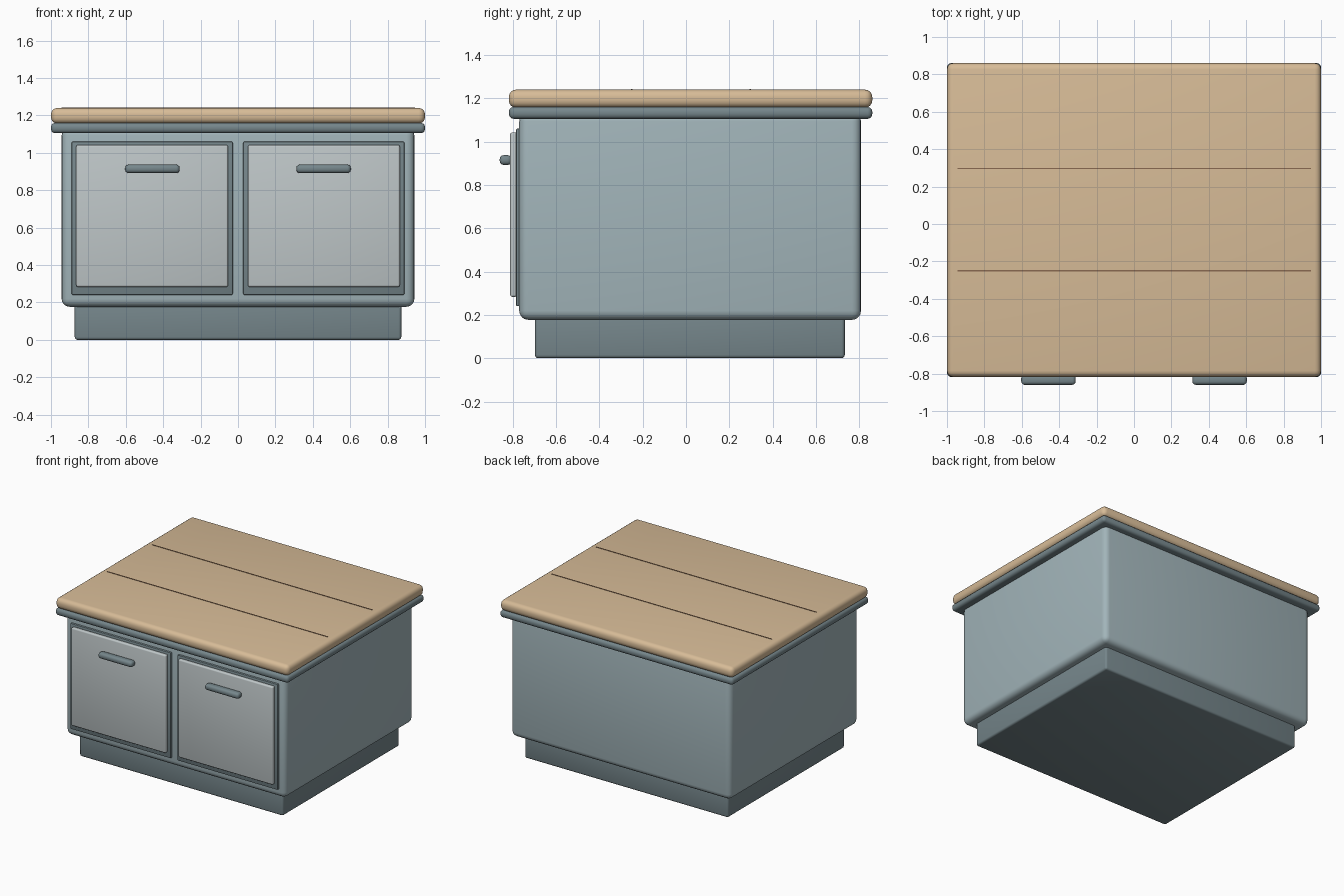
import bpy

if "Cube" in bpy.data.objects:
    bpy.data.objects.remove(bpy.data.objects["Cube"])


def material(name, rgb):
    m = bpy.data.materials.new(name)
    m.diffuse_color = (*rgb, 1)
    m.use_nodes = True
    m.node_tree.nodes["Principled BSDF"].inputs["Base Color"].default_value = m.diffuse_color
    return m


blue = material("painted_blue", (0.36, 0.46, 0.49))
slate = material("slate_trim", (0.18, 0.24, 0.26))
pale = material("pale_panel", (0.52, 0.57, 0.58))
wood = material("wood", (0.68, 0.50, 0.31))
brown = material("dark_seam", (0.25, 0.14, 0.08))


def box(name, x, y, z, mat, bevel=0.0, segments=3):
    """Rounded box from (min, max) ranges on each axis."""
    lo, hi = zip(x, y, z)
    bpy.ops.mesh.primitive_cube_add(
        size=1, location=[(a + b) / 2 for a, b in zip(lo, hi)])
    ob = bpy.context.object
    ob.name = name
    ob.scale = [b - a for a, b in zip(lo, hi)]
    bpy.ops.object.transform_apply(location=False, rotation=False, scale=True)
    ob.data.materials.append(mat)
    if bevel:
        mod = ob.modifiers.new("rounded_edges", 'BEVEL')
        mod.width = bevel
        mod.segments = segments
        bpy.ops.object.modifier_apply(modifier=mod.name)
        bpy.ops.object.shade_smooth_by_angle()
    return ob


# Cabinet carcass, plinth, trim and worktop
box("plinth", (-0.873, 0.873), (-0.697, 0.733), (0, 0.22), slate, 0.015)
box("cabinet_body", (-0.943, 0.943), (-0.77, 0.808), (0.177, 1.135), blue, 0.042, 4)
box("under_trim", (-1, 1), (-0.818, 0.86), (1.105, 1.16), slate, 0.022)
box("worktop", (-1, 1), (-0.818, 0.86), (1.156, 1.24), wood, 0.034, 4)

# Seams between the worktop boards
for i, y in enumerate((-0.25, 0.297)):
    box(f"board_seam_{i + 1}", (-0.945, 0.945), (y - 0.003, y + 0.003),
        (1.234, 1.243), brown)

# Mirrored doors: dark surround, raised panel and pull handle
for side, s in (("left", -1), ("right", 1)):
    def span(a, b):
        return sorted((s * a, s * b))
    box(f"{side}_door_surround", span(0.028, 0.89), (-0.785, -0.755),
        (0.24, 1.06), slate, 0.007, 2)
    box(f"{side}_door_panel", span(0.053, 0.865), (-0.812, -0.78),
        (0.283, 1.042), pale, 0.01)
    box(f"{side}_handle", span(0.312, 0.603), (-0.86, -0.805),
        (0.892, 0.937), slate, 0.018)
